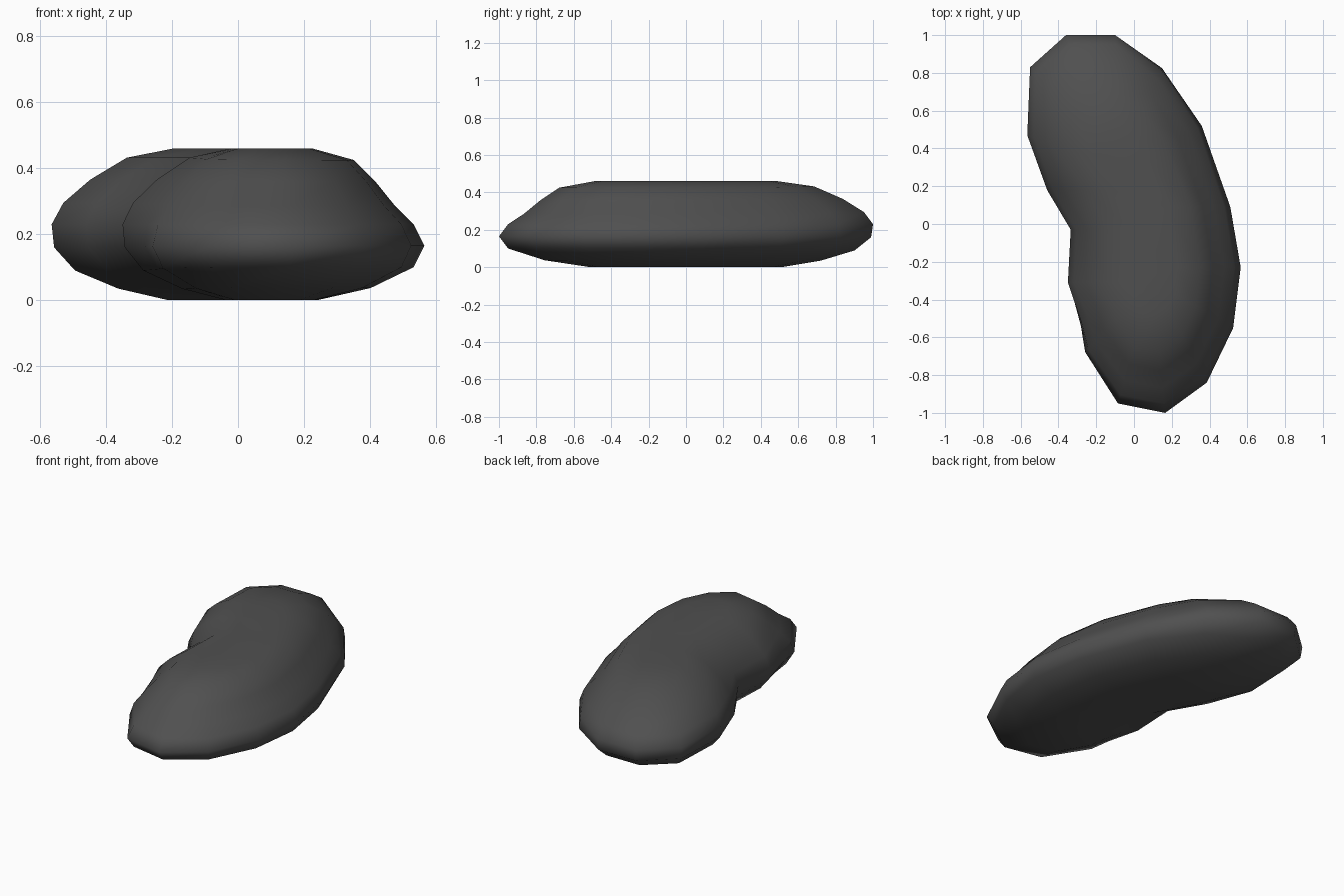
import bpy, bmesh

if "Cube" in bpy.data.objects:
    bpy.data.objects.remove(bpy.data.objects["Cube"])

# Kidney outline seen from above: x, y, and how strongly the upper flank slopes there
OUTLINE = [(-0.36, 1.0, 0), (-0.10, 1.0, 0), (0.15, 0.83, 0.4), (0.36, 0.52, 0.8),
           (0.51, 0.09, 1), (0.565, -0.23, 1), (0.525, -0.55, 1), (0.385, -0.84, 1),
           (0.165, -1.0, 1), (-0.085, -0.95, 1), (-0.26, -0.68, 0.7), (-0.285, -0.54, 0.4),
           (-0.35, -0.31, 0), (-0.335, -0.03, 0), (-0.46, 0.18, 0), (-0.565, 0.47, 0),
           (-0.55, 0.83, 0)]

# Cross-sections from top to bottom: (spread from spine, height)
ROUND = [(0.27, 0.46), (0.55, 0.432), (0.77, 0.365), (0.93, 0.295), (1, 0.23),
         (0.985, 0.16), (0.86, 0.09), (0.6, 0.035), (0.3, 0.0)]
SLOPED = [(0.27, 0.46), (0.54, 0.425), (0.68, 0.36), (0.81, 0.285), (0.93, 0.23),
          (1, 0.165), (0.93, 0.10), (0.65, 0.037), (0.3, 0.0)]


def spine(y):
    """Nearest point on the bent centre line."""
    y = max(-0.3, min(0.3, y))
    return 0.1 - 0.53 * max(0, y), y


# Body: lofted rings shrinking toward the spine
bm = bmesh.new()
rings = []
for (fr, zr), (fs, zs) in zip(ROUND, SLOPED):
    ring = []
    for x, y, w in OUTLINE:
        f, z = fr + (fs - fr) * w, zr + (zs - zr) * w
        sx, sy = spine(y)
        ring.append(bm.verts.new((sx + (x - sx) * f, sy + (y - sy) * f, z)))
    rings.append(ring)
n = len(OUTLINE)
for a, b in zip(rings, rings[1:]):
    for i in range(n):
        j = (i + 1) % n
        bm.faces.new((a[i], a[j], b[j], b[i]))
bm.faces.new(rings[0])
bm.faces.new(rings[-1][::-1])
bmesh.ops.triangulate(bm, faces=[f for f in bm.faces if len(f.verts) > 4])
bmesh.ops.recalc_face_normals(bm, faces=bm.faces)
for f in bm.faces:
    f.smooth = True
mesh = bpy.data.meshes.new("bean_body")
bm.to_mesh(mesh)
bm.free()
body = bpy.data.objects.new("bean_body", mesh)
bpy.context.collection.objects.link(body)

# Dark grey colour
mat = bpy.data.materials.new("dark_grey")
mat.diffuse_color = (0.08, 0.08, 0.08, 1)
mat.use_nodes = True
mat.node_tree.nodes["Principled BSDF"].inputs["Base Color"].default_value = mat.diffuse_color
mesh.materials.append(mat)
